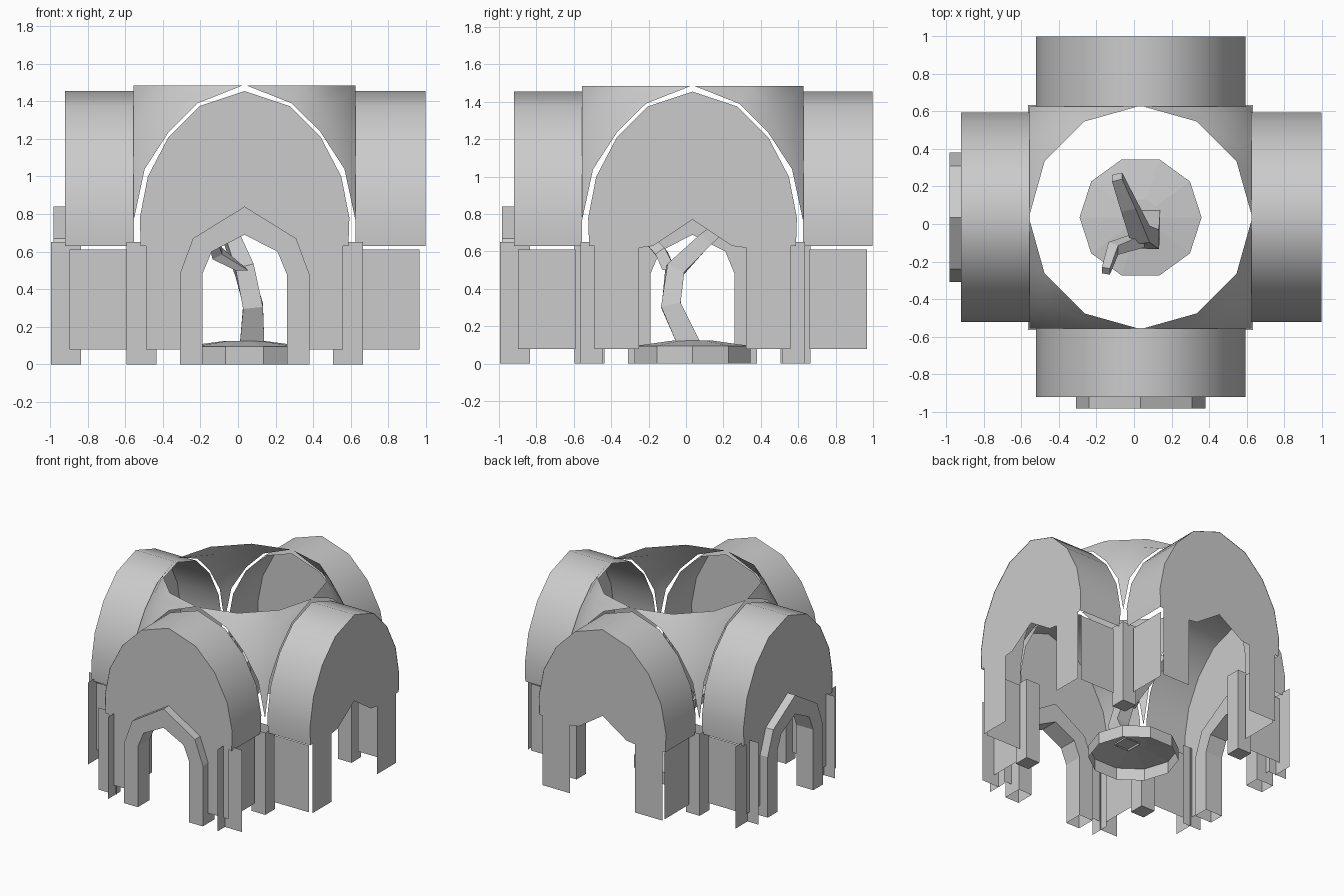
import bpy, math
from mathutils import Matrix, Vector

if "Cube" in bpy.data.objects:
    bpy.data.objects.remove(bpy.data.objects["Cube"])

C = 0.035                       # plan centre of the crossing
PROFILE = [(.553, .63), (.558, .78), (.515, 1.0), (.405, 1.21), (.24, 1.375)]
ARCH = [(-x, z) for x, z in PROFILE] + [(0, 1.455)] + PROFILE[::-1]


def mesh(name, verts, faces, turn=None, smooth=False):
    if turn is not None:
        m = Matrix.Translation((C, C, 0)) @ Matrix.Rotation(turn * math.pi / 2, 4, 'Z')
        verts = [m @ Vector(v) for v in verts]
    me = bpy.data.meshes.new(name)
    me.from_pydata([tuple(v) for v in verts], [], faces)
    me.update()
    ob = bpy.data.objects.new(name, me)
    bpy.context.collection.objects.link(ob)
    if smooth:
        bpy.ops.object.select_all(action='DESELECT')
        bpy.context.view_layer.objects.active = ob
        ob.select_set(True)
        bpy.ops.object.shade_smooth_by_angle(angle=math.radians(40))
    return ob


def grid(name, rows, turn=None, smooth=False, closed=False, cap=False):
    n = len(rows[0])
    faces = []
    for r in range(len(rows) - 1):
        for i in range(n if closed else n - 1):
            j = (i + 1) % n
            faces.append((r * n + i, r * n + j, (r + 1) * n + j, (r + 1) * n + i))
    if cap:
        faces.append(tuple(range((len(rows) - 1) * n, len(rows) * n)))
    return mesh(name, [v for row in rows for v in row], faces, turn, smooth)


def sheet(name, a, b, z0, z1, turn):
    return mesh(name, [(*a, z0), (*b, z0), (*b, z1), (*a, z1)], [(0, 1, 2, 3)], turn)


def end_arm(name, k):
    end = .963 if k in (1, 2) else .955
    # barrel vault
    grid(name + "_vault", [[(x, -end, z) for x, z in ARCH],
                           [(x, -.59, z) for x, z in ARCH]], k, True)
    # end wall with a pointed opening
    half = [(.285, .08), (.285, .62), (.21, .63)]
    outline = ([(-.525, .08), (-.525, .63)] + ARCH + [(.525, .63), (.525, .08)]
               + half + [(0, .77)] + [(-x, z) for x, z in half[::-1]])
    mesh(name + "_end_wall", [(x, -end + .003, z) for x, z in outline],
         [tuple(range(len(outline)))], k)
    # low side walls
    for s in (-1, 1):
        sheet(name + "_side_wall", (s * .525, -.932), (s * .525, -.625), .08, .61, k)


def door_frame(name, k):
    # pointed box frame, open at the feet
    out = [(.345, 0), (.345, .48), (.275, .67)]
    inn = [(.225, 0), (.225, .48), (.175, .6)]
    out = [(-x, z) for x, z in out] + [(0, .84)] + out[::-1]
    inn = [(-x, z) for x, z in inn] + [(0, .69)] + inn[::-1]
    grid(name, [[(o[0], -1.018, o[1]), (i[0], -1.018, i[1]),
                 (i[0], -.87, i[1]), (o[0], -.87, o[1])]
                for o, i in zip(out, inn)], k, False, True)


def cross_post(name, x, y, k, dx=0, dy=0):
    # two crossing upright sheets; dx, dy shift them off centre
    sheet(name, (x - .08, y + dy), (x + .08, y + dy), 0, .65, k)
    sheet(name, (x + dx, y - .08), (x + dx, y + .08), 0, .65, k)


def pendentive(k):
    # spherical corner between two arches, carrying the open ring
    rows = []
    for a, z in [(.01, 1.485), (.25, 1.39), (.402, 1.24), (.532, 1.04), (.592, .76)]:
        r = math.hypot(a, .592)
        t0 = math.atan2(a, .592)
        t1 = math.pi / 2 - t0
        rows.append([(r * math.cos(t), -r * math.sin(t), z)
                     for t in [t0 + (t1 - t0) * i / 3 for i in range(4)]])
    grid("pendentive", rows, k, True)


def limb(name, path):
    # square tapering limb through (point, half width) pairs
    rows = []
    pts = [Vector(p) for p, _ in path]
    for i, (p, w) in enumerate(path):
        d = pts[min(i + 1, len(pts) - 1)] - pts[max(i - 1, 0)]
        if i == 0:
            d = Vector((0, 0, 1))
        side = Vector((1, 0, 0)) - d * (d.x / d.length_squared)
        side.normalize()
        other = d.normalized().cross(side)
        rows.append([pts[i] + side * (w * sx) + other * (w * sy)
                     for sx, sy in ((-1, -1), (1, -1), (1, 1), (-1, 1))])
    grid(name, rows, None, False, True, True)


for k, side in enumerate(("front", "right", "back", "left")):
    end_arm(side, k)
    pendentive(k)
    # crossing column
    c, h = .54, .06
    rows = [[(c - h, -c - h, z), (c + h, -c - h, z), (c + h, -c + h, z), (c - h, -c + h, z)]
            for z in (.65, 0)]
    grid("crossing_column", rows, k, False, True, True)
    # framed doors and outer posts on the front and left only
    if k in (0, 3):
        door_frame(side + "_door_frame", k)
        for s in (-1, 1):
            cross_post(side + "_outer_post", s * .55, -.95, k, -s * .07, .015)

# planter, open underneath
rows = [[(C + r * math.cos(i * math.pi / 5), C + r * math.sin(i * math.pi / 5), z)
         for i in range(10)] for r, z in ((.325, 0), (.325, .095), (.1, .125))]
grid("planter", rows, None, False, True, True)

# small forked tree
limb("tree_trunk", [((.075, .015, .11), .065), ((.08, -.08, .31), .053),
                    ((.035, -.06, .5), .05), ((-.03, .1, .66), .04),
                    ((-.09, .25, .78), .028)])
limb("tree_branch", [((.02, -.09, .5), .035), ((-.11, -.13, .59), .03),
                     ((-.15, -.25, .72), .022)])
